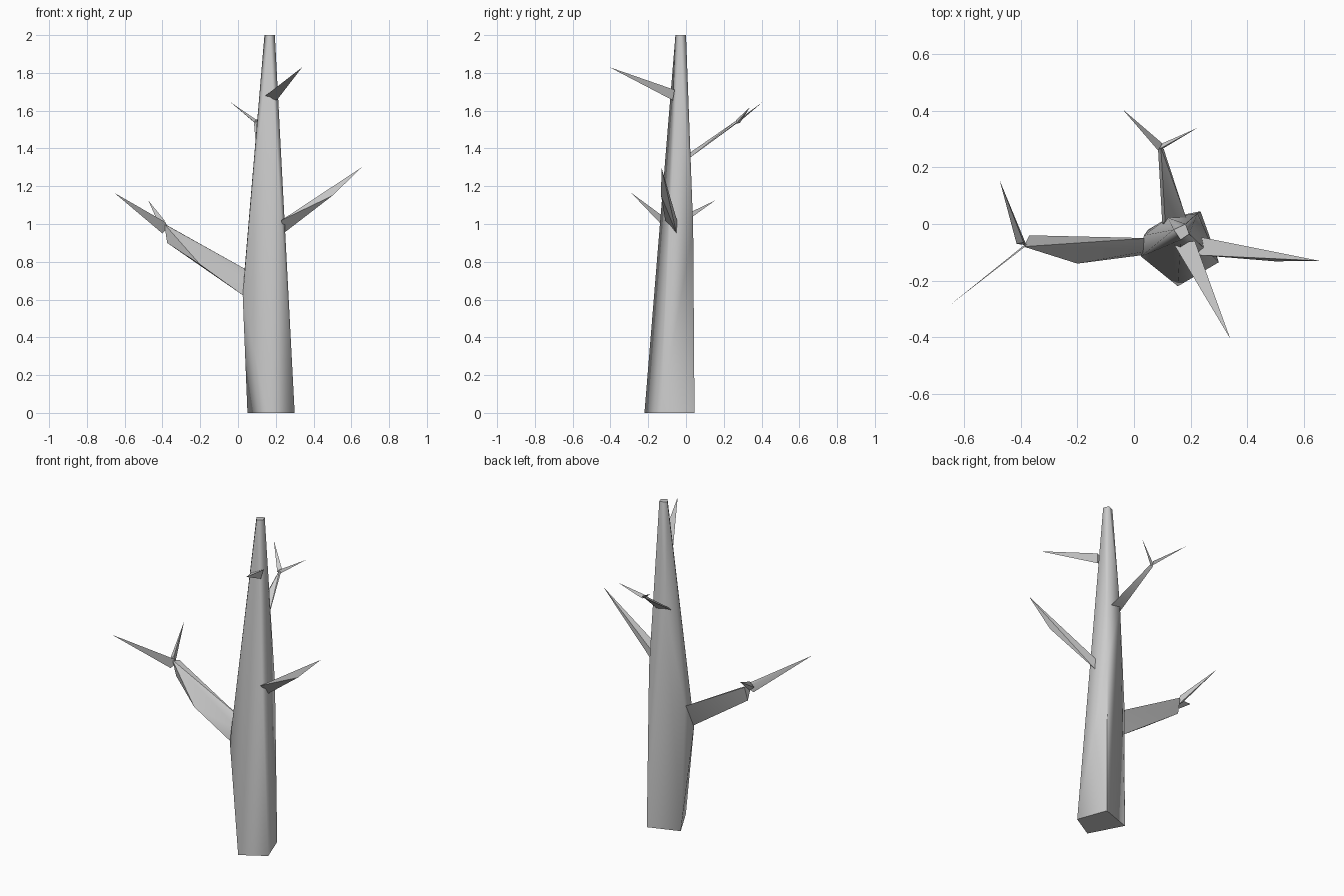
import bpy, bmesh
from math import radians


def hull(name, pts, angle=35):
    """Closed faceted solid spanning a few corner points."""
    bm = bmesh.new()
    for p in pts:
        bm.verts.new(p)
    res = bmesh.ops.convex_hull(bm, input=bm.verts)
    junk = {g for g in res["geom_interior"] + res["geom_unused"]
            if isinstance(g, bmesh.types.BMVert)}
    bmesh.ops.delete(bm, geom=list(junk), context='VERTS')
    bmesh.ops.dissolve_limit(bm, angle_limit=radians(1), verts=bm.verts, edges=bm.edges)
    bmesh.ops.recalc_face_normals(bm, faces=bm.faces)
    me = bpy.data.meshes.new(name)
    bm.to_mesh(me)
    bm.free()
    ob = bpy.data.objects.new(name, me)
    bpy.context.collection.objects.link(ob)
    bpy.ops.object.select_all(action='DESELECT')
    ob.select_set(True)
    bpy.context.view_layer.objects.active = ob
    bpy.ops.object.shade_smooth_by_angle(angle=radians(angle))
    return ob


# trunk: four-sided base and tip, with swellings where the branches leave
base = [(0.155, -0.22), (0.30, -0.135), (0.235, 0.045), (0.05, -0.02)]
tip = [(0.165, -0.056), (0.195, -0.035), (0.182, 0.0), (0.14, -0.02)]
hull("trunk",
     [(x, y, 0) for x, y in base] + [(x, y, 2) for x, y in tip] +
     [(0.025, -0.115, 0.62), (0.035, -0.04, 0.76),
      (0.225, 0.038, 0.98), (0.12, 0.022, 1.36)], 75)

# large left branch with its two twigs
hull("left_branch",
     [(0.03, -0.11, 0.62), (0.05, -0.05, 0.755), (0.08, -0.09, 0.69),
      (-0.20, -0.14, 0.785), (-0.375, -0.065, 0.90),
      (-0.39, -0.08, 1.0), (-0.37, -0.04, 0.99)])
hull("left_twig_front",
     [(-0.385, -0.08, 1.01), (-0.40, -0.085, 0.95), (-0.37, -0.06, 0.98),
      (-0.655, -0.29, 1.165)])
hull("left_twig_back",
     [(-0.38, -0.075, 0.96), (-0.415, -0.07, 0.99), (-0.39, -0.065, 1.02),
      (-0.475, 0.155, 1.125)])

# right branch
hull("right_branch",
     [(0.24, -0.05, 0.95), (0.23, -0.11, 1.02), (0.23, -0.045, 1.01),
      (0.50, -0.132, 1.15), (0.655, -0.13, 1.30)])

# upper front branch
hull("front_branch",
     [(0.14, -0.07, 1.675), (0.205, -0.07, 1.655), (0.215, -0.06, 1.71),
      (0.34, -0.405, 1.83)])

# flat back branch with its two twigs
hull("back_branch",
     [(0.10, 0.0, 1.355), (0.185, 0.02, 1.35), (0.11, 0.01, 1.37),
      (0.085, 0.265, 1.53), (0.105, 0.265, 1.535), (0.095, 0.27, 1.55)])
hull("back_twig_left",
     [(0.085, 0.26, 1.54), (0.10, 0.285, 1.55), (0.095, 0.27, 1.53),
      (-0.04, 0.405, 1.645)])
hull("back_twig_right",
     [(0.09, 0.265, 1.55), (0.10, 0.285, 1.535), (0.10, 0.265, 1.53),
      (0.225, 0.34, 1.62)])
